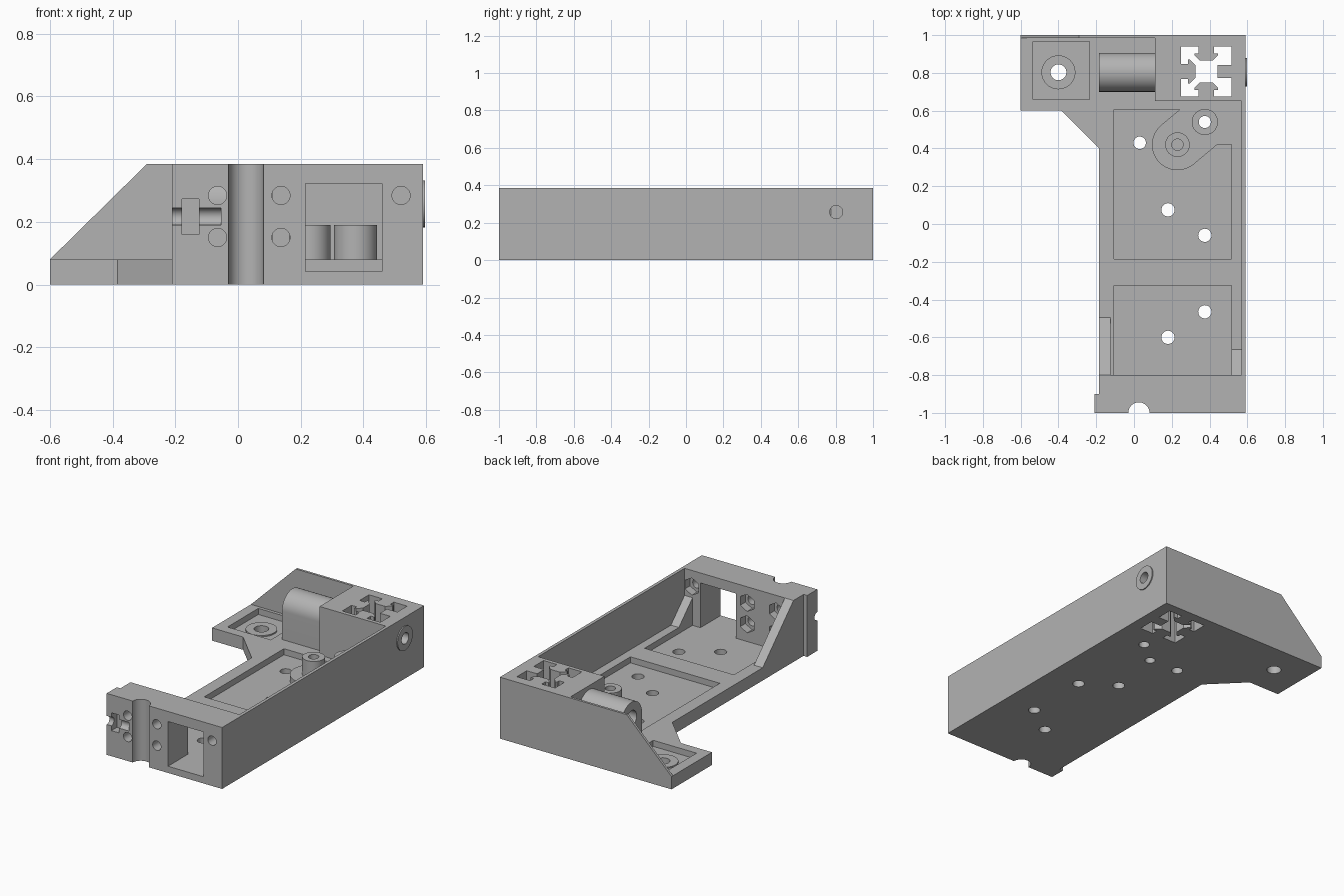
import bpy, bmesh, math
from mathutils import Vector

if "Cube" in bpy.data.objects:
    bpy.data.objects.remove(bpy.data.objects["Cube"], do_unlink=True)

TOP, FLOOR, POCKET = 0.385, 0.08, 0.042

grey = bpy.data.materials.new("plain grey")
grey.use_nodes = True
colour = (0.45, 0.45, 0.45, 1)
grey.diffuse_color = colour
grey.node_tree.nodes["Principled BSDF"].inputs["Base Color"].default_value = colour


def prism(name, pts, axis, lo, hi):
    """Extrude an outline along an axis: x takes (y, z), y takes (x, z), z takes (x, y)."""
    place = {"x": lambda u, v, w: (w, u, v),
             "y": lambda u, v, w: (u, w, v),
             "z": lambda u, v, w: (u, v, w)}[axis]
    bm = bmesh.new()
    face = bm.faces.new([bm.verts.new(place(u, v, lo)) for u, v in pts])
    new = bmesh.ops.extrude_face_region(bm, geom=[face])["geom"]
    bmesh.ops.translate(bm, vec=Vector(place(0, 0, hi - lo)),
                        verts=[g for g in new if isinstance(g, bmesh.types.BMVert)])
    bmesh.ops.recalc_face_normals(bm, faces=bm.faces)
    mesh = bpy.data.meshes.new(name)
    bm.to_mesh(mesh)
    bm.free()
    mesh.materials.append(grey)
    obj = bpy.data.objects.new(name, mesh)
    bpy.context.collection.objects.link(obj)
    return obj


def arc(cx, cy, r, start=0, sweep=360, n=32):
    count = n if sweep == 360 else n + 1
    return [(cx + r * math.cos(math.radians(start + sweep * i / n)),
             cy + r * math.sin(math.radians(start + sweep * i / n))) for i in range(count)]


def rect(u0, u1, v0, v1):
    return [(u0, v0), (u1, v0), (u1, v1), (u0, v1)]


def combine(operation, name, pts, axis, lo, hi):
    """Join a part to the body or cut it away."""
    tool = prism(name, pts, axis, lo, hi)
    tool.hide_render = True
    mod = body.modifiers.new(name, "BOOLEAN")
    mod.operation, mod.solver, mod.object = operation, "EXACT", tool
    bpy.context.view_layer.objects.active = body
    bpy.ops.object.modifier_apply(modifier=mod.name)
    bpy.data.objects.remove(tool, do_unlink=True)


def add(*args):
    combine("UNION", *args)


def cut(*args):
    combine("DIFFERENCE", *args)


# Floor with the side tab
body = prism("bracket_body", [(-0.185, -0.95), (0.59, -0.95), (0.59, 1), (-0.6, 1),
                              (-0.6, 0.6), (-0.385, 0.6), (-0.185, 0.4)], "z", 0, FLOOR)

# Walls and corner block
add("front_wall", [(-0.21, -1), (0.59, -1), (0.59, -0.8), (-0.185, -0.8),
                   (-0.185, -0.9), (-0.21, -0.9)], "z", 0, TOP)
add("side_wall", rect(0.57, 0.59, -0.9, 1), "z", 0, TOP)
add("back_wall", [(-0.6, 0), (0.59, 0), (0.59, TOP), (-0.29, TOP), (-0.6, FLOOR)],
    "y", 0.985, 1)
add("corner_block", rect(0.11, 0.59, 0.65, 1), "z", 0, TOP)

# Round-topped shaft housing and outer ring
SY, SZ = 0.803, 0.257
add("shaft_housing", [(SY + 0.103, 0.04)] + arc(SY, SZ, 0.103, 0, 180)
    + [(SY - 0.103, 0.04)], "x", -0.185, 0.15)
add("side_ring", arc(SY, SZ, 0.075), "x", 0.55, 0.597)

# Sloping ribs behind the front wall
for name, x0, x1, size in (("right_rib", -0.185, -0.125, 0.305),
                           ("left_rib", 0.515, 0.58, 0.135)):
    add(name, [(-0.85, 0.05), (-0.8 + size, 0.05), (-0.8 + size, FLOOR),
               (-0.8, FLOOR + size), (-0.85, FLOOR + size)], "x", x0, x1)

# Floor pockets
cut("front_pocket", rect(-0.105, 0.515, -0.8, -0.325), "z", POCKET, 0.081)
cut("main_pocket", [(-0.105, -0.185), (0.515, -0.185), (0.515, 0.42), (0.44, 0.42)]
    + arc(0.23, 0.42, 0.135, -50, -180) + [(0.241, 0.605), (-0.105, 0.605)],
    "z", POCKET, 0.12)
cut("tab_pocket", rect(-0.535, -0.235, 0.66, 0.965), "z", POCKET, 0.12)

# Bosses
add("pivot_boss", arc(0.23, 0.42, 0.065), "z", 0.06, 0.19)
add("screw_boss", arc(0.375, 0.54, 0.069), "z", 0.06, 0.19)
add("tab_ring", arc(-0.4, 0.803, 0.09), "z", 0.02, 0.05)

# Vertical holes
for x, y, r in ((0.03, 0.43, 0.033), (0.18, 0.075, 0.035), (0.375, -0.06, 0.035),
                (0.375, -0.465, 0.035), (0.18, -0.6, 0.035), (0.375, 0.54, 0.032),
                (-0.4, 0.803, 0.042)):
    cut("floor_hole", arc(x, y, r), "z", -0.1, 0.3)
cut("pivot_hole", arc(0.23, 0.42, 0.03), "z", 0.1, 0.3)
cut("pivot_under_hole", arc(0.23, 0.42, 0.03), "z", -0.1, 0.06)

# Profile slot through the corner block, with a tongue on each side
half = 0.1325
tongue = [(0.04, 0), (0.04, 0.036), (0.063, 0.036), (0.063, 0.046), (0.033, 0.075)]
plain = [(0.035, 0), (0.035, 0.072)]
slot = []
for i, shape in enumerate((tongue, plain, tongue, tongue)):
    a = math.radians(90 * i)
    side = [(-half, 0)] + [(-u, d) for u, d in shape] + shape[::-1]
    for u, d in side:
        v = d - half
        slot.append((0.3825 + u * math.cos(a) - v * math.sin(a),
                     0.807 + u * math.sin(a) + v * math.cos(a)))
cut("profile_slot", slot, "z", -0.1, 0.5)

# Shaft bores
cut("side_bore", arc(SY, SZ, 0.035), "x", 0.42, 0.7)
cut("housing_bore", arc(SY, SZ, 0.05), "x", -0.3, 0.11)

# Front wall window and grooves
cut("window", rect(0.215, 0.46, POCKET, 0.322), "y", -1.1, -0.79)
cut("rod_groove", arc(0.026, -1, 0.056), "z", -0.1, 0.5)
cut("screw_groove", arc(-1, 0.217, 0.027), "x", -0.3, -0.055)
cut("nut_slot", rect(-0.178, -0.125, 0.16, 0.272), "y", -1.1, -0.945)

# Bolt holes with hexagonal nut seats behind
for x, z in ((-0.065, 0.284), (-0.065, 0.15), (0.137, 0.284), (0.137, 0.15), (0.52, 0.284)):
    cut("bolt_hole", arc(x, z, 0.029), "y", -1.1, -0.7)
    cut("nut_seat", arc(x, z, 0.054, 30, n=6), "y", -0.85, -0.78)

# Tidy flat faces and shade the round ones
bm = bmesh.new()
bm.from_mesh(body.data)
bmesh.ops.remove_doubles(bm, verts=bm.verts, dist=0.0001)
bmesh.ops.dissolve_limit(bm, angle_limit=0.005, verts=bm.verts, edges=bm.edges)
bm.to_mesh(body.data)
bm.free()
bpy.ops.object.select_all(action="DESELECT")
body.select_set(True)
bpy.context.view_layer.objects.active = body
bpy.ops.object.shade_smooth_by_angle(angle=math.radians(30))
